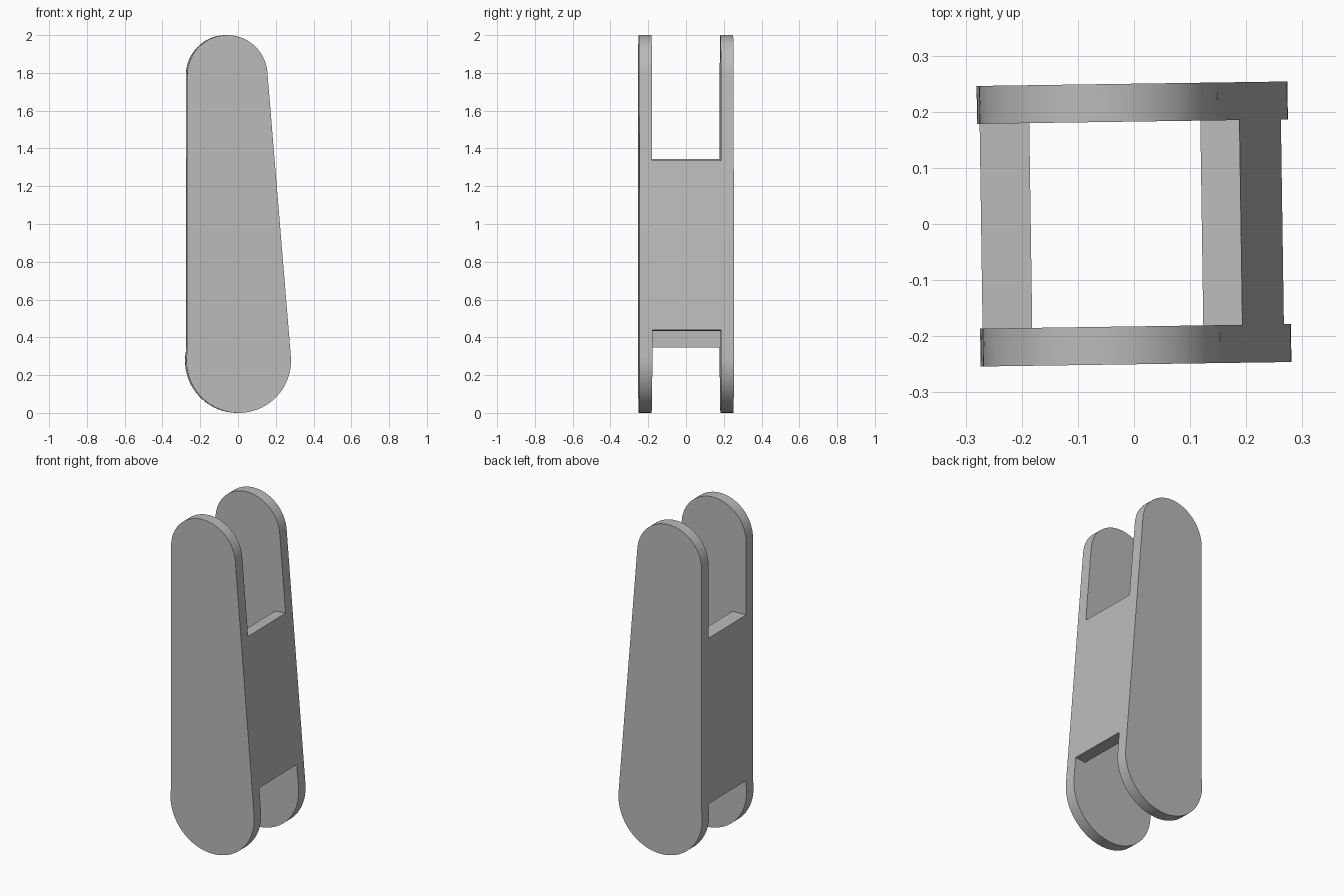
import bpy
import math
from mathutils import Matrix

cube = bpy.data.objects.get("Cube")
if cube:
    bpy.data.objects.remove(cube, do_unlink=True)

grey = bpy.data.materials.new("plain grey")
grey.use_nodes = True
grey.diffuse_color = (0.5, 0.5, 0.5, 1)
grey.node_tree.nodes["Principled BSDF"].inputs["Base Color"].default_value = (0.5, 0.5, 0.5, 1)

TWIST = Matrix.Rotation(0.0145, 4, "Z")
BIG, SMALL = 0.277, 0.2125           # end radii
TOP_X, TOP_Z = -0.06, 2 - SMALL      # centre of the upper end
INNER, OUTER = 0.1825, 0.25          # side plate depth range


def extrude(name, outline, y0, y1):
    """Extrude a counter-clockwise xz outline from y0 to y1."""
    n = len(outline)
    verts = [(x, y, z) for y in (y0, y1) for x, z in outline]
    faces = [tuple(range(n)), tuple(reversed(range(n, 2 * n)))]
    faces += [(i, i + n, (i + 1) % n + n, (i + 1) % n) for i in range(n)]
    mesh = bpy.data.meshes.new(name)
    mesh.from_pydata(verts, [], faces)
    mesh.transform(TWIST)
    mesh.materials.append(grey)
    obj = bpy.data.objects.new(name, mesh)
    bpy.context.collection.objects.link(obj)
    bpy.ops.object.select_all(action="DESELECT")
    obj.select_set(True)
    bpy.context.view_layer.objects.active = obj
    bpy.ops.object.shade_smooth_by_angle(angle=math.radians(20))
    return obj


def arc(cx, cz, r, start, end, steps=40):
    angles = [start + (end - start) * i / steps for i in range(steps + 1)]
    return [(cx + r * math.cos(a), cz + r * math.sin(a)) for a in angles]


# Side plates: large round foot, small round top, straight left edge
dx, dz = TOP_X, TOP_Z - BIG
tilt = math.asin((BIG - SMALL) / math.hypot(dx, dz)) - math.atan2(dx, dz)
left_meet = math.pi - math.acos((SMALL - TOP_X) / BIG)
outline = arc(TOP_X, TOP_Z, SMALL, tilt, math.pi)
outline += arc(0, BIG, BIG, left_meet, 2 * math.pi + tilt)
extrude("front_plate", outline, -OUTER, -INNER)
extrude("back_plate", outline, INNER, OUTER)

# Upright web along the straight edge
x0, x1, z0, z1 = TOP_X - SMALL, -0.184, 0.345, 1.345
extrude("left_web", [(x0, z0), (x1, z0), (x1, z1), (x0, z1)], -INNER, INNER)


# Leaning web along the tapered edge, with square-cut ends
def edge_point(z, depth):
    x = BIG / math.cos(tilt) - (z - BIG) * math.tan(tilt)
    return (x - depth * math.cos(tilt), z - depth * math.sin(tilt))


THICK = 0.07
extrude("right_web", [edge_point(0.44, THICK), edge_point(0.44, 0),
                      edge_point(1.335, 0), edge_point(1.335, THICK)], -INNER, INNER)
